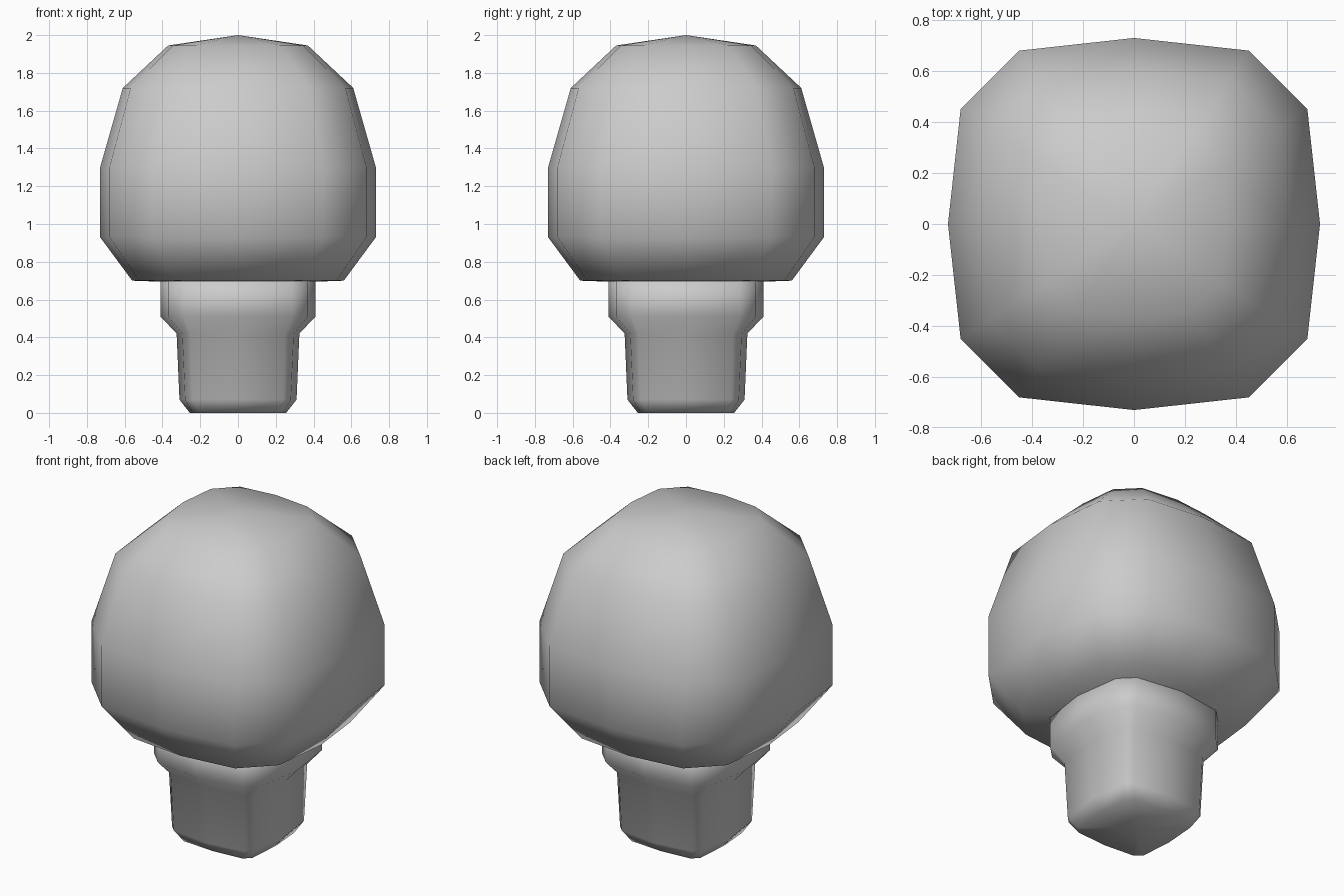
import bpy
import bmesh

cube = bpy.data.objects.get("Cube")
if cube:
    bpy.data.objects.remove(cube, do_unlink=True)

grey = bpy.data.materials.new("plain_grey")
grey.use_nodes = True
colour = (0.6, 0.6, 0.6, 1.0)
grey.diffuse_color = colour
grey.node_tree.nodes["Principled BSDF"].inputs["Base Color"].default_value = colour


def ring_points(mid, side, corner, z):
    """Chamfered square with a bulging midpoint on each side."""
    points = []
    quarter = [(mid, 0), (side, corner), (corner, side)]
    for turn in range(4):
        for x, y in quarter:
            for _ in range(turn):
                x, y = -y, x
            points.append((x, y, z))
    return points


def build_loft(name, rings, bottom_z, top_z):
    """Loft rings from bottom to top and close both ends on a centre point."""
    bm = bmesh.new()
    loops = [[bm.verts.new(p) for p in ring_points(*r)] for r in rings]
    count = len(loops[0])
    for low, high in zip(loops, loops[1:]):
        for i in range(count):
            j = (i + 1) % count
            bm.faces.new((low[i], low[j], high[j], high[i]))
    for loop, z in ((loops[0], bottom_z), (loops[-1], top_z)):
        pole = bm.verts.new((0, 0, z))
        for i in range(count):
            bm.faces.new((loop[i], loop[(i + 1) % count], pole))
    bmesh.ops.recalc_face_normals(bm, faces=bm.faces)
    for face in bm.faces:
        face.smooth = True
    mesh = bpy.data.meshes.new(name)
    bm.to_mesh(mesh)
    bm.free()
    mesh.materials.append(grey)
    obj = bpy.data.objects.new(name, mesh)
    bpy.context.collection.objects.link(obj)
    return obj


# Rounded head: half width, height
head_profile = [(0.56, 0.70), (0.73, 0.93), (0.73, 1.30), (0.61, 1.72), (0.37, 1.945)]
head_rings = [(w, w * 0.932, w * 0.617, z) for w, z in head_profile]
build_loft("head", head_rings, 0.68, 2.0)

# Stem with a flared collar: midpoint, side, corner, height
stem_rings = [
    (0.255, 0.24, 0.20, 0.0),
    (0.31, 0.28, 0.24, 0.07),
    (0.325, 0.295, 0.25, 0.42),
    (0.41, 0.37, 0.285, 0.51),
    (0.41, 0.37, 0.285, 0.72),
]
build_loft("stem", stem_rings, 0.0, 0.72)
